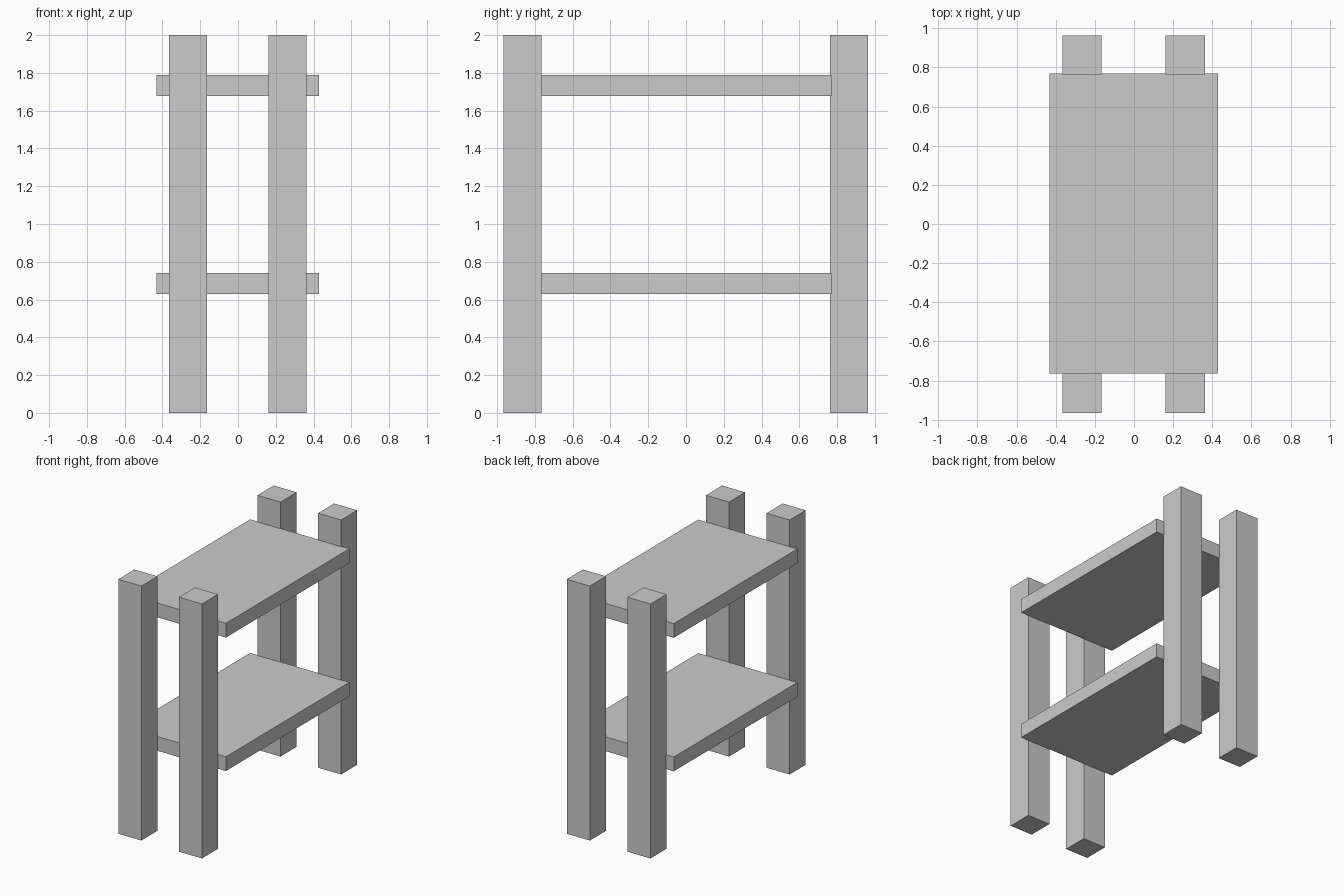
import bpy

if "Cube" in bpy.data.objects:
    bpy.data.objects.remove(bpy.data.objects["Cube"])


def box(name, lo, hi):
    """Box spanning two opposite corners."""
    mid = [(a + b) / 2 for a, b in zip(lo, hi)]
    bpy.ops.mesh.primitive_cube_add(size=1, location=mid)
    ob = bpy.context.object
    ob.name = name
    ob.scale = [b - a for a, b in zip(lo, hi)]
    bpy.ops.object.transform_apply(location=False, rotation=False, scale=True)
    return ob


# Four square posts
POST = 0.2
for side, x in (("left", -0.365), ("right", 0.162)):
    for end, y in (("front", -0.965), ("back", 0.763)):
        box(f"{end}_{side}_post", (x, y, 0), (x + POST, y + POST, 2))

# Two shelves held between the posts
for name, z in (("lower_shelf", 0.629), ("upper_shelf", 1.678)):
    box(name, (-0.432, -0.765, z), (0.43, 0.769, z + 0.112))
